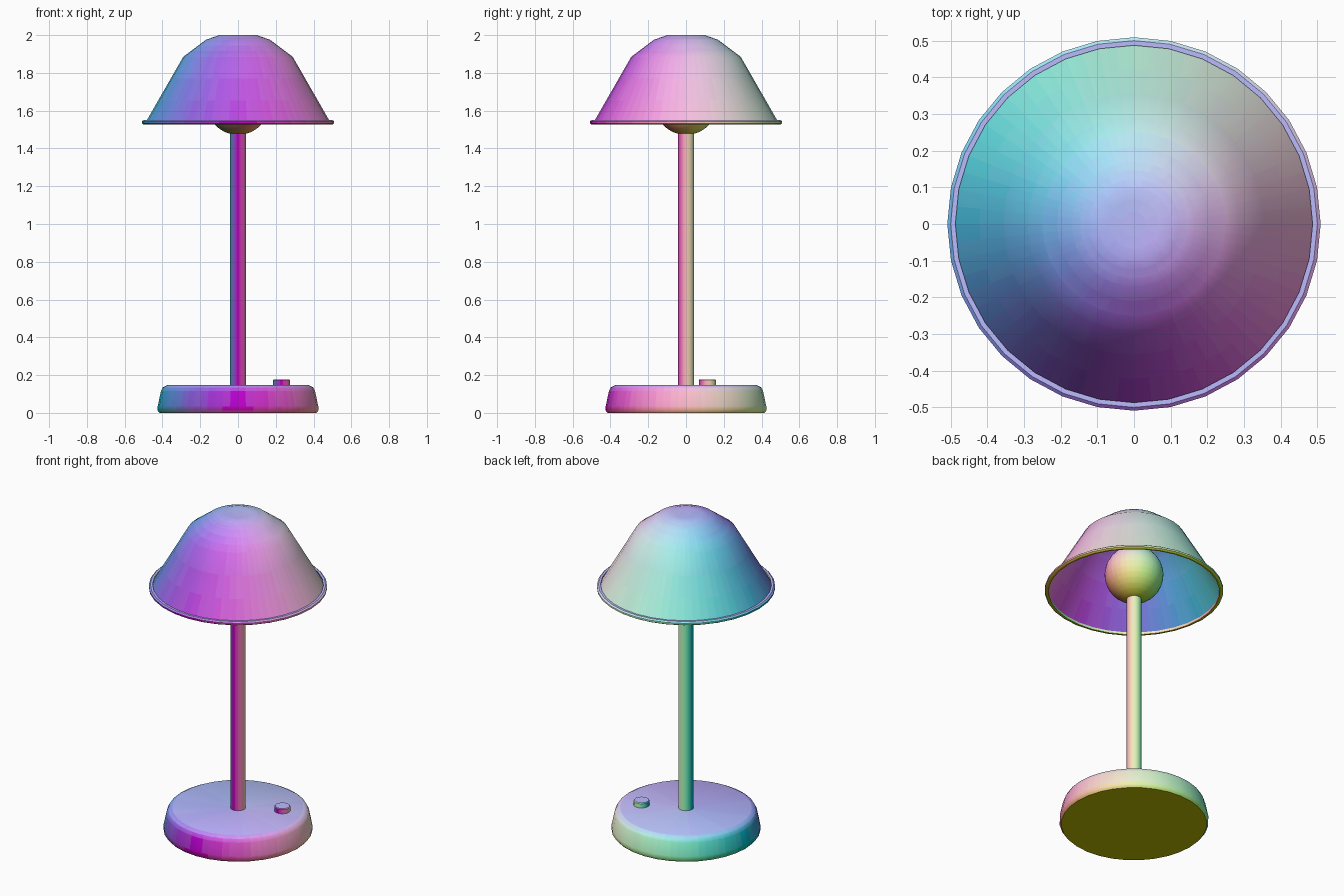
import bpy, bmesh, math
from mathutils import Vector

if "Cube" in bpy.data.objects:
    bpy.data.objects.remove(bpy.data.objects["Cube"])

TINTS = {}


def tint(normal):
    """Material whose colour follows the surface direction (x, y, z -> r, g, b)."""
    key = tuple(round((c * 0.5 + 0.5) * 32) for c in normal)
    if key not in TINTS:
        mat = bpy.data.materials.new("direction_tint")
        mat.diffuse_color = (*(min(1, k / 32) for k in key), 1)
        mat.use_nodes = True
        mat.node_tree.nodes["Principled BSDF"].inputs["Base Color"].default_value = mat.diffuse_color
        TINTS[key] = mat
    return TINTS[key]


def lathe(name, profile, sides=32, loc=(0, 0, 0), closed=False, angle=40, split=1, bands=1):
    """Spin (radius, z) points around z; colour every face by its smoothed direction.
    split and bands cut the flat facets finer so that the tint blends."""
    pts = [Vector(p) for p in profile]
    segs = list(zip(pts, pts[1:] + pts[:1]))
    if not closed:
        segs.pop()
    norms = [Vector((b.y - a.y, a.x - b.x)).normalized() for a, b in segs]

    def blend(k, other):
        # smoothed profile direction where two segments meet
        if not closed and not 0 <= other < len(segs):
            return norms[k]
        n = norms[other % len(segs)]
        soft = norms[k].dot(n) > math.cos(math.radians(angle))
        return (norms[k] + n).normalized() if soft else norms[k]

    # profile rows and the direction of each band between them
    rows, dirs = [pts[0]], []
    for k, (a, b) in enumerate(segs):
        na, nb = blend(k, k - 1), blend(k, k + 1)
        for s in range(bands):
            rows.append(a.lerp(b, (s + 1) / bands))
            dirs.append(na.lerp(nb, (s + 0.5) / bands).normalized())
    if closed:
        rows.pop()

    bm = bmesh.new()
    count = sides * split
    circle = []
    for i in range(count):
        k, t = i // split, (i % split) / split
        a, b = (Vector((math.cos(2 * math.pi * j / sides), math.sin(2 * math.pi * j / sides)))
                for j in (k, k + 1))
        circle.append(a.lerp(b, t))
    rings = []
    for r, z in rows:
        if r < 1e-6:
            rings.append([bm.verts.new((0, 0, z))] * count)
        else:
            rings.append([bm.verts.new((r * c.x, r * c.y, z)) for c in circle])
    if closed:
        rings.append(rings[0])

    mesh = bpy.data.meshes.new(name)
    slots = {}
    for a, b, d in zip(rings, rings[1:], dirs):
        for i in range(count):
            j = (i + 1) % count
            face = bm.faces.new(list(dict.fromkeys((a[i], a[j], b[j], b[i]))))
            turn = 2 * math.pi * (i + 0.5) / count
            mat = tint((d.x * math.cos(turn), d.x * math.sin(turn), d.y))
            if mat not in slots:
                slots[mat] = len(slots)
                mesh.materials.append(mat)
            face.material_index = slots[mat]
    bm.to_mesh(mesh)
    bm.free()
    obj = bpy.data.objects.new(name, mesh)
    obj.location = Vector(loc)
    bpy.context.collection.objects.link(obj)
    bpy.ops.object.select_all(action='DESELECT')
    obj.select_set(True)
    bpy.context.view_layer.objects.active = obj
    bpy.ops.object.shade_smooth_by_angle(angle=math.radians(angle))
    return obj


# Rounded base standing on the ground
lathe("base", [(0, 0), (0.415, 0), (0.425, 0.012), (0.425, 0.035), (0.408, 0.115),
               (0.398, 0.135), (0.375, 0.147), (0, 0.147)], angle=50, split=2)

# Power button on the base
lathe("button", [(0, 0.14), (0.045, 0.14), (0.045, 0.173), (0.041, 0.178), (0, 0.178)],
      loc=(0.23, 0.113, 0), angle=35)

# Stem running up into the bulb
lathe("stem", [(0, 0.14), (0.043, 0.14), (0.043, 1.52), (0, 1.52)])

# Round bulb under the shade
BULB_R, BULB_Z, STEPS = 0.168, 1.64, 16
bulb = [(0, BULB_Z - BULB_R)]
for k in range(1, STEPS):
    t = math.pi * k / STEPS
    bulb.append((BULB_R * math.sin(t), BULB_Z - BULB_R * math.cos(t)))
bulb.append((0, BULB_Z + BULB_R))
lathe("bulb", bulb)

# Thin single-surface shade, open at the bottom
lathe("shade", [(0.488, 1.54), (0.29, 1.885), (0.17, 1.975), (0.1, 2.0), (0, 2.0)],
      split=2, bands=3)

# Rolled rim around the shade opening
lathe("shade_rim", [(0.487, 1.527), (0.5, 1.527), (0.509, 1.533), (0.509, 1.543),
                    (0.5, 1.55), (0.487, 1.55)], closed=True, angle=30)
